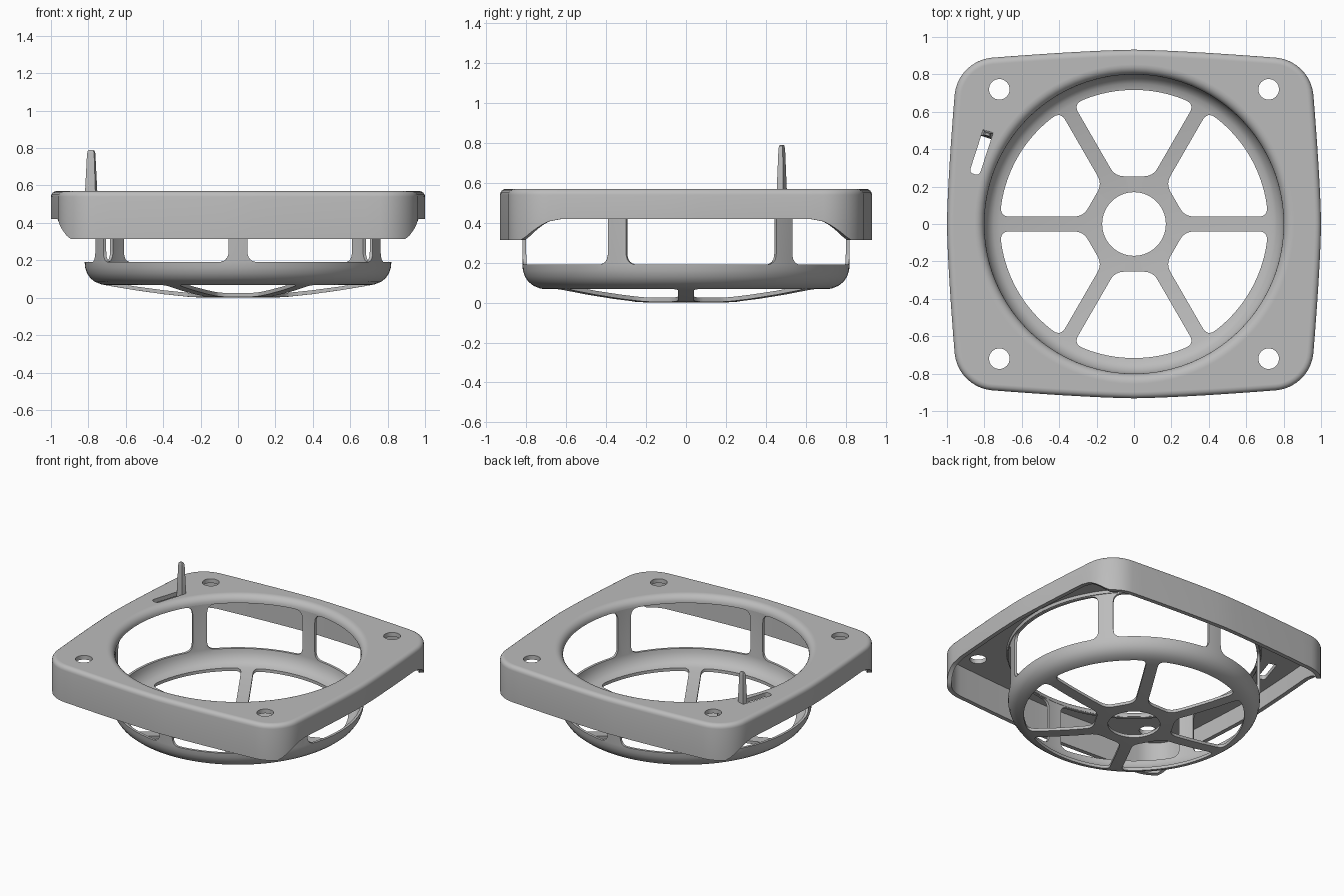
import bpy, bmesh, math
from mathutils import Vector

if "Cube" in bpy.data.objects:
    bpy.data.objects.remove(bpy.data.objects["Cube"])

grey = bpy.data.materials.new("plain_grey")
grey.use_nodes = True
grey.diffuse_color = (0.5, 0.5, 0.5, 1)
grey.node_tree.nodes["Principled BSDF"].inputs["Base Color"].default_value = (0.5, 0.5, 0.5, 1)


def add_object(name, bm):
    bmesh.ops.recalc_face_normals(bm, faces=bm.faces)
    mesh = bpy.data.meshes.new(name)
    bm.to_mesh(mesh)
    bm.free()
    mesh.materials.append(grey)
    obj = bpy.data.objects.new(name, mesh)
    bpy.context.collection.objects.link(obj)
    return obj


def loft(bm, loops, closed):
    """Skin a list of equal-length loops; closed joins last to first."""
    rings = [[bm.verts.new(p) for p in loop] for loop in loops]
    pairs = list(zip(rings, rings[1:]))
    if closed:
        pairs.append((rings[-1], rings[0]))
    else:
        bm.faces.new(rings[0])
        bm.faces.new(rings[-1])
    n = len(rings[0])
    for a, b in pairs:
        for i in range(n):
            j = (i + 1) % n
            bm.faces.new((a[i], a[j], b[j], b[i]))


def rounded(corners, steps=6):
    """Round the corners of a polygon; each corner is (x, y, distance)."""
    out = []
    n = len(corners)
    for i, (x, y, d) in enumerate(corners):
        p = Vector((x, y))
        if d == 0:
            out.append(p)
            continue
        a = p + (Vector(corners[i - 1][:2]) - p).normalized() * d
        b = p + (Vector(corners[(i + 1) % n][:2]) - p).normalized() * d
        for k in range(steps + 1):
            t = k / steps
            out.append(a * (1 - t) ** 2 + p * 2 * t * (1 - t) + b * t * t)
    return out


def polar(r, a, z):
    return Vector((r * math.cos(a), r * math.sin(a), z))


def prism(bm, points, z0, z1):
    loft(bm, [[(p.x, p.y, z) for p in points] for z in (z0, z1)], False)


def finish(obj, cutter=None):
    bpy.ops.object.select_all(action="DESELECT")
    bpy.context.view_layer.objects.active = obj
    obj.select_set(True)
    if cutter:
        mod = obj.modifiers.new("openings", "BOOLEAN")
        mod.operation = "DIFFERENCE"
        mod.solver = "EXACT"
        mod.object = cutter
        bpy.ops.object.modifier_apply(modifier=mod.name)
        bpy.data.objects.remove(cutter)
    bpy.ops.object.shade_smooth_by_angle(angle=math.radians(32))


# Flange outline: a square with bulged sides and round corners
STEPS = 10
CX, CY, CR = 0.74, 0.67, 0.22
quarter = []
for i in range(STEPS):
    t = i / STEPS
    quarter.append((1 - 0.041 * t ** 1.4, 0.689 * t))
for i in range(STEPS + 1):
    a = math.radians(5 + 80 * i / STEPS)
    quarter.append((CX + CR * math.cos(a), CY + CR * math.sin(a)))
for i in range(1, STEPS + 1):
    t = 1 - i / STEPS
    quarter.append((0.759 * t, 0.932 - 0.043 * t ** 1.4))
half = quarter + [(-x, y) for x, y in quarter[-2::-1]]
outline = [Vector(p) for p in half + [(-x, -y) for x, y in half[1:-1]]]
count = len(outline)
normals = []
for i in range(count):
    d = (outline[(i + 1) % count] - outline[i - 1]).normalized()
    normals.append(Vector((d.y, -d.x)))


def skirt_bottom(y):
    t = min(max((abs(y) - 0.64) / 0.18, 0), 1)
    return 0.42 - 0.105 * t ** 1.6 if t < 1 else 0.315


def outline_ring(inset, z=None):
    ring = []
    for p, n in zip(outline, normals):
        q = p - n * inset
        ring.append((q.x, q.y, skirt_bottom(p.y) if z is None else z))
    return ring


def hole_ring(r, z):
    return [polar(r, math.atan2(p.y, p.x), z) for p in outline]


# Flange: skirt, top plate and rolled edge of the round opening
TOP = 0.57
EDGE = 0.03
rings = [outline_ring(0)]
for k in range(5):
    a = math.pi / 8 * k
    rings.append(outline_ring(EDGE * (1 - math.cos(a)), TOP - EDGE + EDGE * math.sin(a)))
rings.append(outline_ring(0.035, TOP))
rings.append(hole_ring(0.855, TOP))
for k in range(7):
    a = math.pi / 12 * k
    rings.append(hole_ring(0.85 - 0.05 * math.sin(a), TOP - 0.05 + 0.05 * math.cos(a)))
rings += [hole_ring(0.825, 0.52), hole_ring(0.83, 0.54), outline_ring(0.03, 0.54), outline_ring(0.03)]
bm = bmesh.new()
loft(bm, rings, True)
flange = add_object("flange", bm)

# Screw holes and clip slot
bm = bmesh.new()
for sx in (-1, 1):
    for sy in (-1, 1):
        circle = [Vector((sx * 0.72, sy * 0.72)) + polar(0.055, math.tau * k / 32, 0).xy for k in range(32)]
        prism(bm, circle, 0.5, 0.65)
tilt = math.radians(-18)
along = Vector((-math.sin(tilt), math.cos(tilt)))
across = Vector((along.y, -along.x))
slot_end = Vector((-0.78, 0.495))
slot = rounded([(-0.028, -0.24, 0.025), (0.028, -0.24, 0.025), (0.028, 0, 0), (-0.028, 0, 0)])
prism(bm, [slot_end + across * p.x + along * p.y for p in slot], 0.5, 0.65)
finish(flange, add_object("flange_cutter", bm))

# Clip post: tapered tongue at the end of the slot
bm = bmesh.new()
loops = []
for z, w, d in ((0.54, 0.03, 0.018), (0.77, 0.02, 0.011), (0.785, 0.016, 0.009), (0.79, 0.01, 0.006)):
    centre = slot_end - along * 0.016
    loops.append([(*(centre + across * sx * w + along * sy * d), z)
                  for sx, sy in ((-1, -1), (1, -1), (1, 1), (-1, 1))])
loft(bm, loops, False)
finish(add_object("clip_post", bm))

# Cage: lathed wall and shallow bowl with a centre hole
profile = [(0.17, 0), (0.26, 0.004), (0.4, 0.019), (0.55, 0.04), (0.68, 0.062), (0.73, 0.071),
           (0.765, 0.085), (0.79, 0.105), (0.807, 0.13), (0.817, 0.16), (0.82, 0.19), (0.82, 0.53),
           (0.802, 0.53), (0.802, 0.19), (0.798, 0.165), (0.787, 0.138), (0.77, 0.115),
           (0.75, 0.1), (0.72, 0.091), (0.68, 0.083), (0.55, 0.06), (0.4, 0.04),
           (0.26, 0.025), (0.17, 0.021)]
SEG = 120
bm = bmesh.new()
loft(bm, [[polar(r, math.tau * k / SEG, z) for k in range(SEG)] for r, z in profile], True)
cage = add_object("cage", bm)

bm = bmesh.new()
# Wall openings between the six posts
posts = [-90, -25, 37, 90, 143, 205, 270]
for a, b in zip(posts, posts[1:]):
    s0 = math.radians(a) * 0.82 + 0.05
    s1 = math.radians(b) * 0.82 - 0.05
    window = rounded([(s0, 0.19, 0.06), (s1, 0.19, 0.06), (s1, 0.515, 0.06), (s0, 0.515, 0.06)])
    loft(bm, [[polar(r, p.x / 0.82, p.y) for p in window] for r in (0.74, 1.15)], False)

# Floor openings between the six spokes
RIM = 0.717
side = math.asin(0.04 / RIM)
lo, hi = math.radians(60) + side, math.radians(120) - side
inner_x = (0.255 - 0.08) / math.sqrt(3)
corners = [(-inner_x, 0.255, 0.05), (inner_x, 0.255, 0.05), (*polar(RIM, lo, 0).xy, 0.05)]
for k in range(2, 19):
    corners.append((*polar(RIM, lo + (hi - lo) * k / 20, 0).xy, 0))
corners.append((*polar(RIM, hi, 0).xy, 0.05))
opening = rounded(corners)
for k in range(6):
    turn = k * math.pi / 3
    c, s = math.cos(turn), math.sin(turn)
    prism(bm, [Vector((p.x * c - p.y * s, p.x * s + p.y * c)) for p in opening], -0.1, 0.15)
finish(cage, add_object("cage_cutter", bm))
